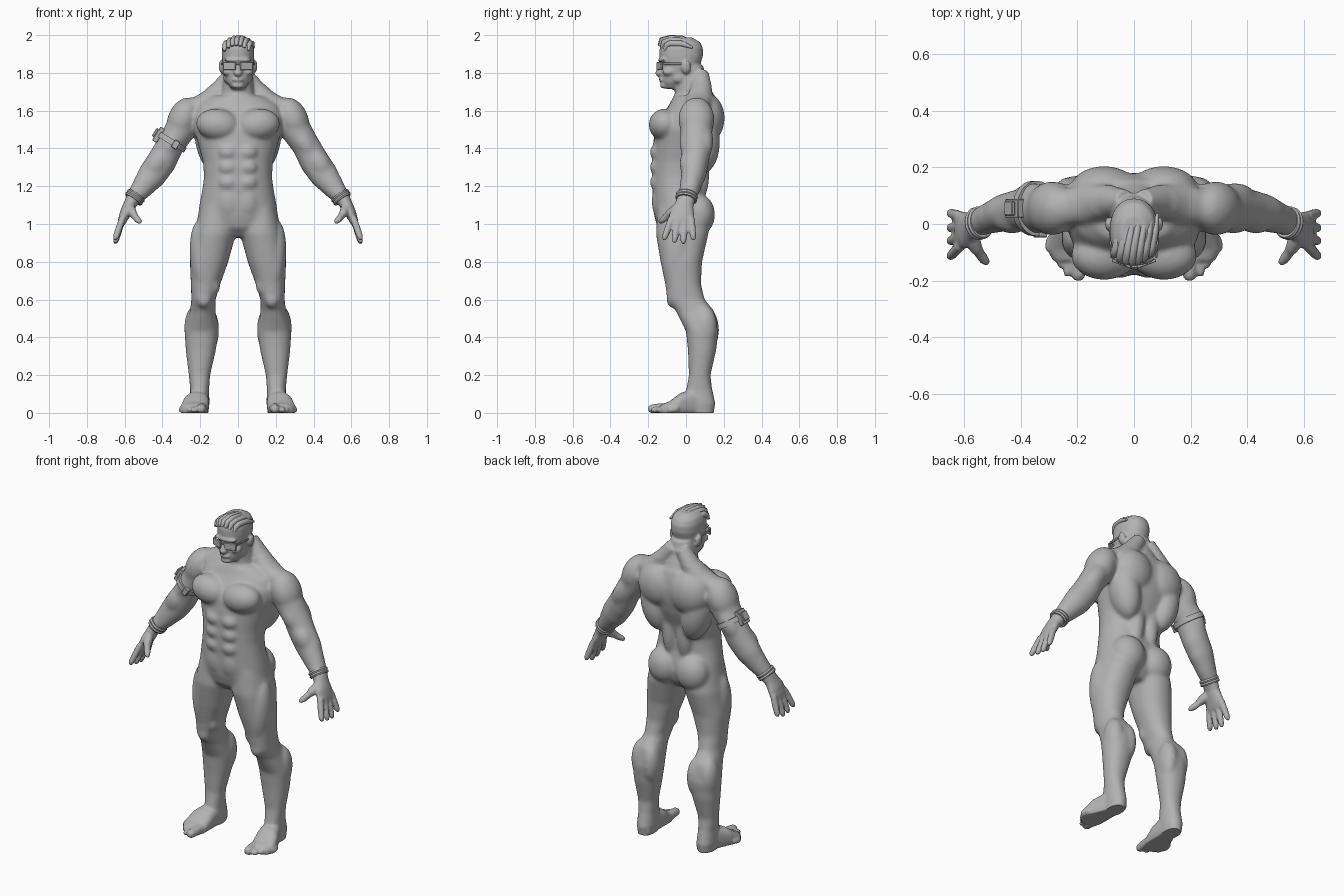
import bpy
import bmesh
import math
from mathutils import Vector, Matrix, Euler

cube = bpy.data.objects.get("Cube")
if cube:
    bpy.data.objects.remove(cube)

# Single clay grey for everything
grey = bpy.data.materials.new("clay_grey")
grey.use_nodes = True
tone = (0.45, 0.45, 0.45, 1)
grey.diffuse_color = tone
grey.node_tree.nodes["Principled BSDF"].inputs["Base Color"].default_value = tone

X, Y, Z = Vector((1, 0, 0)), Vector((0, 1, 0)), Vector((0, 0, 1))


def loft(bm, rings, boxy=2.0, sides=28):
    """Skin a closed tube over (center, u, v) super-ellipse rings."""
    def power(value):
        return math.copysign(abs(value) ** (2 / boxy), value)
    loops = []
    for center, u, v in rings:
        loop = []
        for i in range(sides):
            a = math.tau * i / sides
            loop.append(bm.verts.new(center + u * power(math.cos(a)) + v * power(math.sin(a))))
        loops.append(loop)
    for low, high in zip(loops, loops[1:]):
        for i in range(sides):
            j = (i + 1) % sides
            bm.faces.new((low[i], low[j], high[j], high[i]))
    bm.faces.new(loops[0][::-1])
    bm.faces.new(loops[-1])


def column(bm, rows, boxy=2.2):
    """Upright form from rows of height, x, half width, front y, back y."""
    loft(bm, [(Vector((x, (front + back) / 2, z)), X * half, Y * (back - front) / 2)
              for z, x, half, front, back in rows], boxy)


def limb(bm, rows, reference=Y, sides=28):
    """Tube along a path from rows of x, y, z, half width, half depth."""
    points = [Vector(row[:3]) for row in rows]
    rings = []
    for i, (point, row) in enumerate(zip(points, rows)):
        axis = points[min(i + 1, len(points) - 1)] - points[max(i - 1, 0)]
        u = axis.cross(reference).normalized()
        v = axis.cross(u).normalized()
        rings.append((point, u * row[3], v * row[4]))
    loft(bm, rings, sides=sides)


def digit(bm, start, end, radius, reference=Y):
    """Round-ended finger, toe or lock of hair."""
    start, end = Vector(start), Vector(end)
    rows = []
    for t, scale in ((0, 1), (0.5, 1), (0.85, 0.9), (1, 0.5)):
        rows.append((*start.lerp(end, t), radius * scale, radius * scale))
    limb(bm, rows, reference, sides=14)


def muscle(bm, center, radii, tilt=0):
    """Ellipsoid leaning sideways by a tilt in degrees."""
    turn = Euler((0, math.radians(tilt), 0))
    bmesh.ops.create_icosphere(bm, subdivisions=3, radius=1,
                               matrix=Matrix.LocRotScale(Vector(center), turn, Vector(radii)))


def box(bm, center, size, turn=(0, 0, 0)):
    angles = Euler([math.radians(a) for a in turn])
    bmesh.ops.create_cube(bm, size=1, matrix=Matrix.LocRotScale(Vector(center), angles, Vector(size)))


def mirror_across(bm):
    """Add a copy of everything on the other side of x = 0."""
    copy = bmesh.ops.duplicate(bm, geom=bm.verts[:] + bm.edges[:] + bm.faces[:])["geom"]
    for item in copy:
        if isinstance(item, bmesh.types.BMVert):
            item.co.x *= -1


def finish(bm, name, angle=40):
    bmesh.ops.recalc_face_normals(bm, faces=bm.faces[:])
    mesh = bpy.data.meshes.new(name)
    bm.to_mesh(mesh)
    bm.free()
    mesh.materials.append(grey)
    obj = bpy.data.objects.new(name, mesh)
    bpy.context.collection.objects.link(obj)
    bpy.ops.object.select_all(action="DESELECT")
    obj.select_set(True)
    bpy.context.view_layer.objects.active = obj
    bpy.ops.object.shade_smooth_by_angle(angle=math.radians(angle))
    return obj


body = bmesh.new()

# Leg from hip to heel
column(body, [
    (1.09, .11, .09, -.15, .1), (.95, .122, .112, -.16, .12), (.8, .153, .102, -.135, .085),
    (.68, .172, .078, -.11, .08), (.6, .183, .064, -.1, .1), (.54, .187, .068, -.055, .15),
    (.43, .193, .09, 0, .172), (.33, .197, .08, .01, .16), (.2, .204, .057, .015, .13),
    (.12, .203, .05, 0, .14), (.05, .203, .052, 0, .155), (-.01, .203, .045, .01, .145)])
muscle(body, (.195, -.05, .82), (.06, .078, .2), 4)
muscle(body, (.14, -.055, .69), (.045, .045, .07), 15)
muscle(body, (.18, -.07, .6), (.04, .035, .045))
muscle(body, (.15, .11, .44), (.05, .066, .12))
muscle(body, (.23, .1, .45), (.055, .066, .12))
muscle(body, (.095, .068, 1.05), (.1, .086, .11))

# Foot and toes
foot = [(.13, .2, .04, .08), (.05, .205, .052, .13), (-.03, .222, .07, .105),
        (-.09, .233, .074, .06), (-.13, .23, .055, .045)]
loft(body, [(Vector((x, y, h / 2 - .01)), X * w, Z * (h / 2 + .01)) for y, x, w, h in foot], 2.5)
digit(body, (.19, -.09, .026), (.197, -.2, .02), .027, Z)
for i in range(4):
    digit(body, (.222 + i * .022, -.08 + i * .012, .022), (.236 + i * .022, -.185 + i * .03, .015), .018, Z)

# Arm flowing into the palm
limb(body, [
    (.25, .06, 1.59, .08, .085), (.315, .055, 1.485, .08, .085), (.36, .055, 1.415, .074, .08),
    (.405, .05, 1.33, .079, .072), (.455, .04, 1.26, .077, .066), (.515, .018, 1.18, .056, .054),
    (.55, .003, 1.138, .043, .047), (.575, -.01, 1.1, .033, .05), (.595, -.02, 1.06, .03, .065),
    (.614, -.025, 1.015, .023, .07), (.62, -.025, .995, .016, .06)])
muscle(body, (.29, .055, 1.555), (.082, .096, .122), -24)
muscle(body, (.35, .02, 1.43), (.052, .055, .1), -33)
muscle(body, (.355, .095, 1.44), (.055, .05, .11), -33)
muscle(body, (.43, .025, 1.32), (.06, .06, .09), -35)

# Fingers and thumb
for base, tip, low in ((-.077, -.118, .915), (-.042, -.063, .9), (-.007, -.015, .895), (.027, .04, .915)):
    digit(body, (.612, base, 1.03), (.652, tip, low), .0185)
digit(body, (.582, -.03, 1.095), (.548, -.1, 1.045), .027)
digit(body, (.556, -.085, 1.055), (.513, -.145, 1.003), .02)

# Chest, belly and back muscles
muscle(body, (.106, -.112, 1.525), (.118, .086, .086), -8)
for step in range(3):
    muscle(body, (.05, -.15, 1.38 - step * .08), (.055, .042, .046))
muscle(body, (.045, -.13, 1.12), (.07, .052, .1))
muscle(body, (.14, .085, 1.43), (.085, .095, .17), 12)
muscle(body, (.105, .115, 1.56), (.125, .09, .13))
muscle(body, (.05, .075, 1.28), (.05, .05, .16))
limb(body, [(.03, .08, 1.8, .04, .04), (.09, .08, 1.71, .055, .06), (.17, .07, 1.65, .05, .07),
            (.27, .055, 1.61, .04, .06)])

# Ear, cheek and jaw corner
muscle(body, (.088, 0, 1.83), (.014, .026, .036), 8)
muscle(body, (.052, -.09, 1.805), (.03, .035, .022))
muscle(body, (.058, -.035, 1.775), (.02, .04, .03))
mirror_across(body)

# Trunk and neck
column(body, [(z, 0, half, front, back) for z, half, front, back in (
    (.93, .08, -.1, .06), (.98, .17, -.15, .1), (1.04, .213, -.168, .115), (1.1, .205, -.175, .11),
    (1.18, .19, -.178, .095), (1.25, .18, -.18, .095), (1.33, .186, -.178, .12), (1.42, .21, -.175, .155),
    (1.5, .235, -.165, .175), (1.57, .24, -.13, .18), (1.63, .22, -.09, .17), (1.68, .14, -.065, .155))])
column(body, [(z, 0, half, front, back) for z, half, front, back in (
    (1.62, .1, -.06, .16), (1.69, .088, -.058, .145), (1.75, .081, -.055, .115), (1.84, .07, -.05, .09))])

# Skull and face
column(body, [(z, 0, half, front, back) for z, half, front, back in (
    (1.715, .035, -.11, -.03), (1.75, .06, -.128, 0), (1.79, .074, -.13, .04), (1.84, .082, -.132, .075),
    (1.89, .086, -.14, .09), (1.93, .085, -.14, .09), (1.963, .074, -.125, .075), (1.988, .045, -.09, .03))])
muscle(body, (0, -.122, 1.868), (.072, .026, .014))
muscle(body, (0, -.128, 1.764), (.032, .016, .012))
muscle(body, (0, -.114, 1.733), (.034, .024, .018))
limb(body, [(0, -.125, 1.86, .012, .02), (0, -.135, 1.825, .014, .022), (0, -.142, 1.797, .022, .024),
            (0, -.138, 1.785, .016, .016)], X)

# Fuse the flesh into one skin, then relax it, most on trunk and limbs
person = finish(body, "body")
fuse = person.modifiers.new("fuse", "REMESH")
fuse.mode = "VOXEL"
fuse.voxel_size = 0.007
bpy.ops.object.modifier_apply(modifier=fuse.name)
skin = bmesh.new()
skin.from_mesh(person.data)
broad = [v for v in skin.verts if abs(v.co.x) < .54 and .12 < v.co.z < 1.72]
for group, passes in ((skin.verts[:], 2), (broad, 14)):
    for _ in range(passes):
        bmesh.ops.smooth_vert(skin, verts=group, factor=.5, use_axis_x=True, use_axis_y=True, use_axis_z=True)
for v in skin.verts:
    v.co.z = max(v.co.z, 0)
for face in skin.faces:
    face.smooth = True
    face.material_index = 0
skin.to_mesh(person.data)
skin.free()

# Swept-back hair
hair = bmesh.new()
for i in range(-3, 4):
    x = i * .021
    drop = x * x * 7
    limb(hair, [(x - .01, -.143 + drop, 1.945 - drop, .008, .008), (x - .006, -.13 + drop, 1.974 - drop, .015, .015),
                (x, -.085, 1.984 - drop, .017, .015), (x + .012, -.02, 1.982 - drop, .016, .013),
                (x + .02, .035, 1.962 - drop, .006, .006)], X, sides=12)
finish(hair, "hair", 60)

# Sunglasses
glasses = bmesh.new()
box(glasses, (.044, -.139, 1.836), (.07, .012, .042), (0, 0, 20))
box(glasses, (.083, -.058, 1.848), (.007, .125, .012), (0, 0, -4))
mirror_across(glasses)
box(glasses, (0, -.15, 1.848), (.03, .01, .01))
bmesh.ops.bevel(glasses, geom=glasses.edges[:], offset=.002, segments=1, affect="EDGES")
finish(glasses, "sunglasses")

# Wristbands with raised rims
for side, name in ((1, "left_wristband"), (-1, "right_wristband")):
    band = bmesh.new()
    path = [Vector((.536, .006, 1.156)).lerp(Vector((.556, 0, 1.128)), t / 4) for t in range(5)]
    limb(band, [(p.x * side, p.y, p.z, .05 + rim, .054 + rim)
                for p, rim in zip(path, (0, .005, .001, .005, 0))])
    finish(band, name)

# Armband with two pouches on the right arm
band = bmesh.new()
limb(band, [(-.342, .055, 1.447, .083, .097), (-.358, .055, 1.421, .083, .097)])
finish(band, "armband")
pouches = bmesh.new()
box(pouches, (-.42, .055, 1.472), (.03, .065, .085), (0, 33, 0))
box(pouches, (-.438, .055, 1.484), (.014, .05, .05), (0, 33, 0))
box(pouches, (-.33, -.035, 1.42), (.032, .025, .045), (0, 33, 0))
bmesh.ops.bevel(pouches, geom=pouches.edges[:], offset=.003, segments=1, affect="EDGES")
finish(pouches, "armband_pouches")
